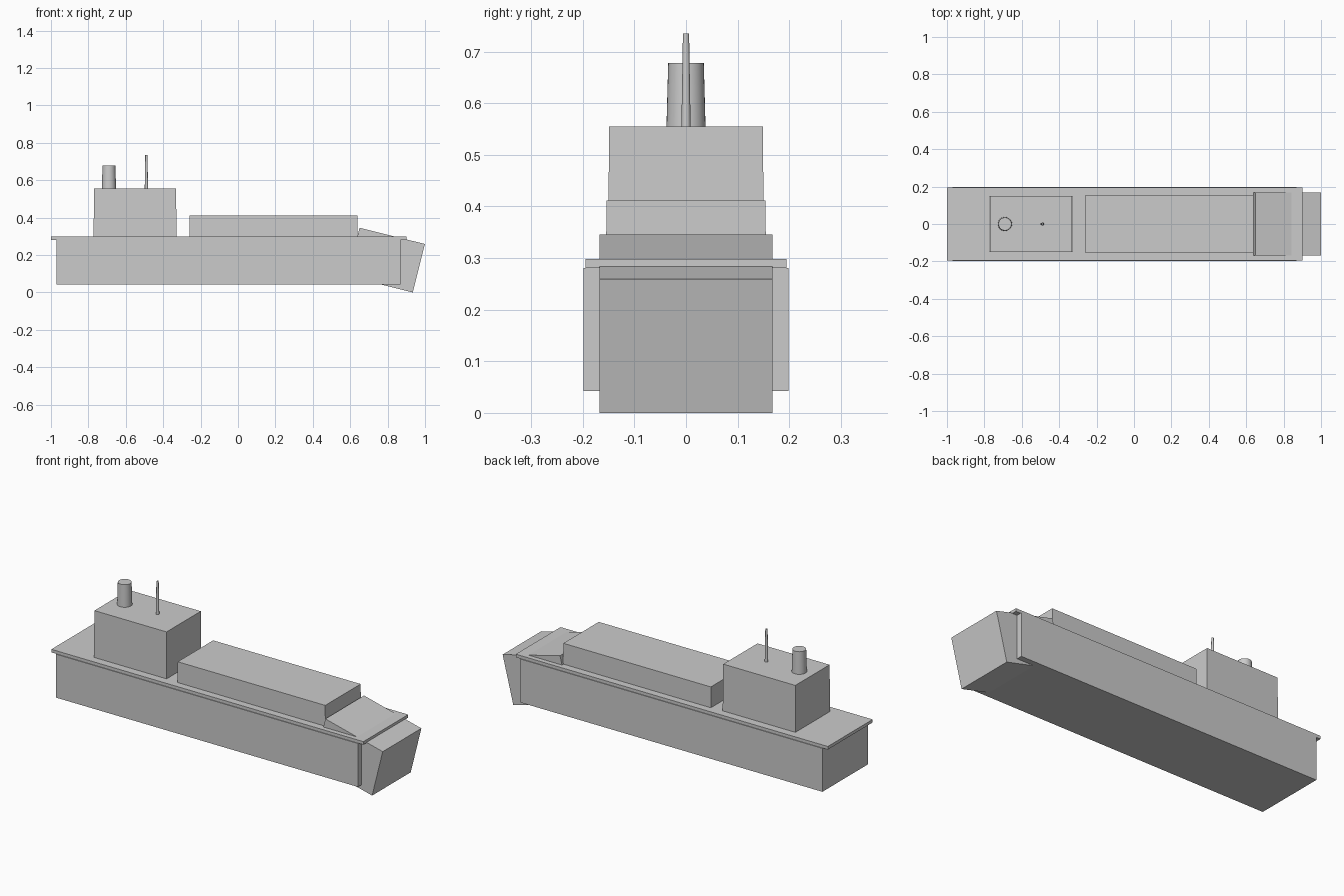
import bpy, bmesh, math
from mathutils import Matrix

cube = bpy.data.objects.get("Cube")
if cube:
    bpy.data.objects.remove(cube, do_unlink=True)

# Single flat colour
grey = bpy.data.materials.new("light_grey")
grey.use_nodes = True
colour = (0.6, 0.6, 0.6, 1)
grey.diffuse_color = colour
grey.node_tree.nodes["Principled BSDF"].inputs["Base Color"].default_value = colour


def add_object(name, bm):
    mesh = bpy.data.meshes.new(name)
    bm.to_mesh(mesh)
    bm.free()
    mesh.materials.append(grey)
    obj = bpy.data.objects.new(name, mesh)
    bpy.context.collection.objects.link(obj)
    return obj


def box(name, x, half_width, z, inset=0.0):
    """Block between two x and two z limits, its top drawn in by inset."""
    bm = bmesh.new()
    bmesh.ops.create_cube(bm, size=1)
    mid_x, mid_z = sum(x) / 2, sum(z) / 2
    for v in bm.verts:
        shrink = inset if v.co.z > 0 else 0
        half_length = (x[1] - x[0]) / 2 - shrink
        v.co = (mid_x + math.copysign(half_length, v.co.x),
                math.copysign(half_width - shrink, v.co.y),
                mid_z + v.co.z * (z[1] - z[0]))
    return add_object(name, bm)


def pole(name, x, bottom_radius, top_radius, z, sides=32):
    bm = bmesh.new()
    bmesh.ops.create_cone(bm, cap_ends=True, segments=sides, radius1=bottom_radius,
                          radius2=top_radius, depth=z[1] - z[0],
                          matrix=Matrix.Translation((x, 0, sum(z) / 2)))
    obj = add_object(name, bm)
    bpy.ops.object.select_all(action='DESELECT')
    obj.select_set(True)
    bpy.context.view_layer.objects.active = obj
    bpy.ops.object.shade_smooth_by_angle(angle=math.radians(40))
    return obj


# Hull, deck and the blocks on it
box("hull", (-0.97, 0.87), 0.199, (0.042, 0.281))
box("deck", (-1.0, 0.9), 0.195, (0.281, 0.298))
box("cargo_hold", (-0.26, 0.64), 0.155, (0.298, 0.412), 0.001)
box("bridge_house", (-0.772, -0.329), 0.151, (0.298, 0.555), 0.002)

# Bow block, tipped forward
bow = box("bow", (-0.18, 0.18), 0.168, (-0.1335, 0.1335))
bow.location = (0.792, 0, 0.173)
bow.rotation_euler.y = math.radians(14)

# Funnel and mast on the bridge house roof
pole("funnel", -0.69, 0.038, 0.0345, (0.55, 0.678))
pole("mast", -0.49, 0.009, 0.006, (0.55, 0.735), 16)
